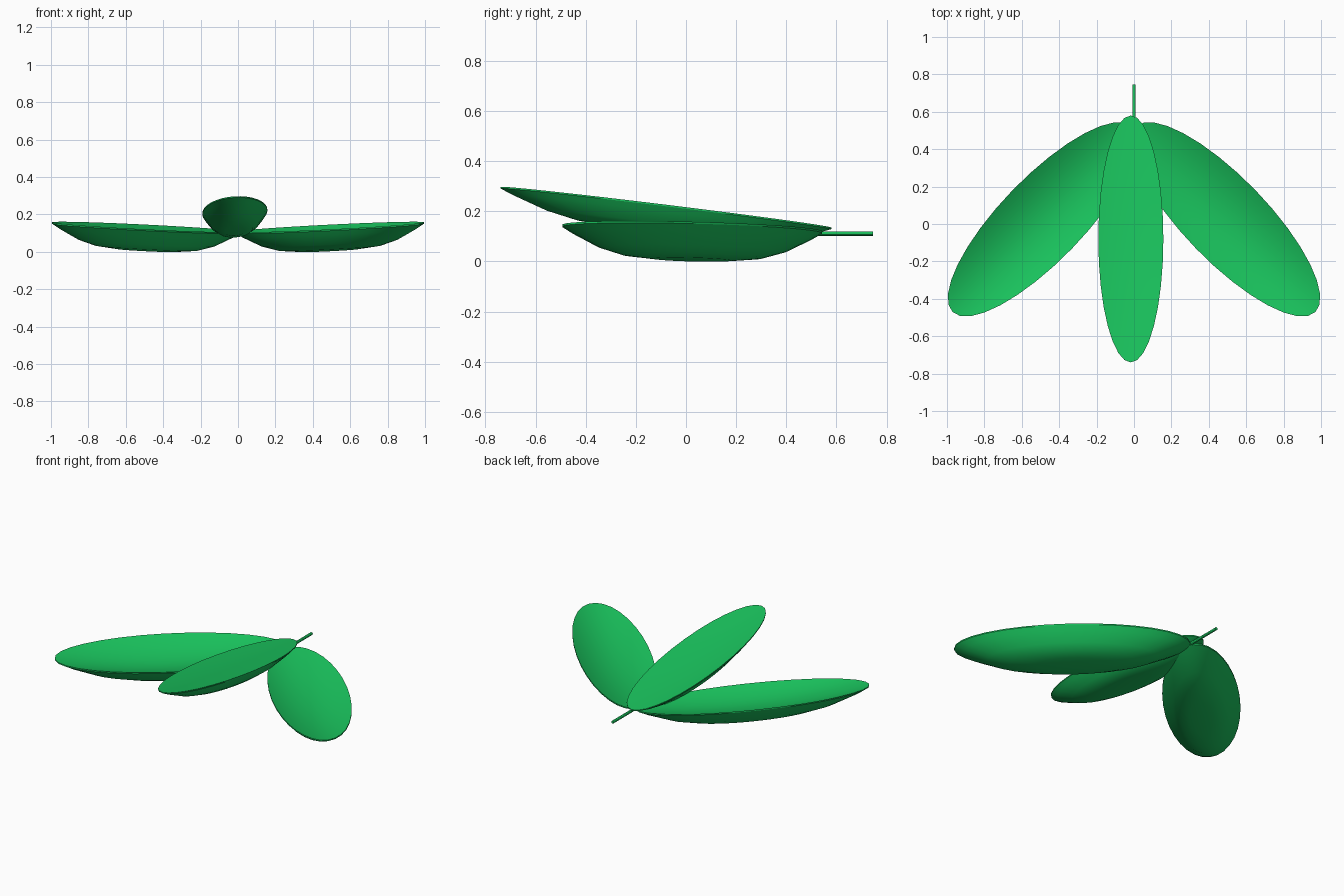
import bpy, bmesh, math
from mathutils import Vector

if "Cube" in bpy.data.objects:
    bpy.data.objects.remove(bpy.data.objects["Cube"])

def material(name, col):
    m = bpy.data.materials.new(name)
    m.diffuse_color = col
    m.use_nodes = True
    m.node_tree.nodes["Principled BSDF"].inputs["Base Color"].default_value = m.diffuse_color
    return m

GREEN = material("leaf_green", (0.01, 0.55, 0.11, 1))
SEG = 32
# underside profile: (radius fraction, depth fraction), centre to rim
UNDER = [(0.3, 1.0), (0.54, 0.9), (0.72, 0.68), (0.92, 0.26), (1.0, 0.06), (1.0, 0.0)]
# hollow upper side: radius fractions, rim to centre
UPPER = [0.96, 0.8, 0.6, 0.4, 0.2]

def finish(ob):
    ob.data.materials.append(GREEN)
    bpy.ops.object.select_all(action='DESELECT')
    ob.select_set(True)
    bpy.context.view_layer.objects.active = ob
    bpy.ops.object.shade_smooth_by_angle()

def leaf(name, centre, along, across, depth, hollow):
    """Elliptical dish; along/across are the semi-axes of its rim."""
    c, a, b = Vector(centre), Vector(along), Vector(across)
    bm = bmesh.new()
    levels = [(r, -depth * d) for r, d in UNDER]
    levels += [(r, -hollow * (1 - r * r)) for r in UPPER]
    rings = []
    for r, z in levels:
        ring = []
        for i in range(SEG):
            t = 2 * math.pi * i / SEG
            p = c + a * (r * math.cos(t)) + b * (r * math.sin(t))
            ring.append(bm.verts.new(p + Vector((0, 0, z))))
        rings.append(ring)
    for lo, hi in zip(rings, rings[1:]):
        for i in range(SEG):
            j = (i + 1) % SEG
            bm.faces.new((lo[i], lo[j], hi[j], hi[i]))
    for ring, z in ((rings[0], -depth), (rings[-1], -hollow)):
        mid = bm.verts.new(c + Vector((0, 0, z)))
        for i in range(SEG):
            bm.faces.new((ring[i], ring[(i + 1) % SEG], mid))
    bmesh.ops.recalc_face_normals(bm, faces=bm.faces)
    me = bpy.data.meshes.new(name)
    bm.to_mesh(me)
    bm.free()
    ob = bpy.data.objects.new(name, me)
    bpy.context.collection.objects.link(ob)
    finish(ob)

# side leaflets, mirrored left and right
for side, s in (("right", 1), ("left", -1)):
    leaf("leaflet_" + side, (s * 0.49, 0.025, 0.133),
         (s * 0.48, -0.496, 0.02), (s * 0.16, 0.155, 0.02), 0.126, 0.06)

# raised middle leaflet
leaf("leaflet_middle", (-0.017, -0.08, 0.216),
     (0, -0.66, 0.081), (0.174, 0, 0.01), 0.106, 0.015)

# stem
bpy.ops.mesh.primitive_cylinder_add(vertices=12, radius=0.009, depth=0.235,
                                    location=(0, 0.6275, 0.111),
                                    rotation=(math.pi / 2, 0, 0))
stem = bpy.context.object
stem.name = "stem"
finish(stem)
